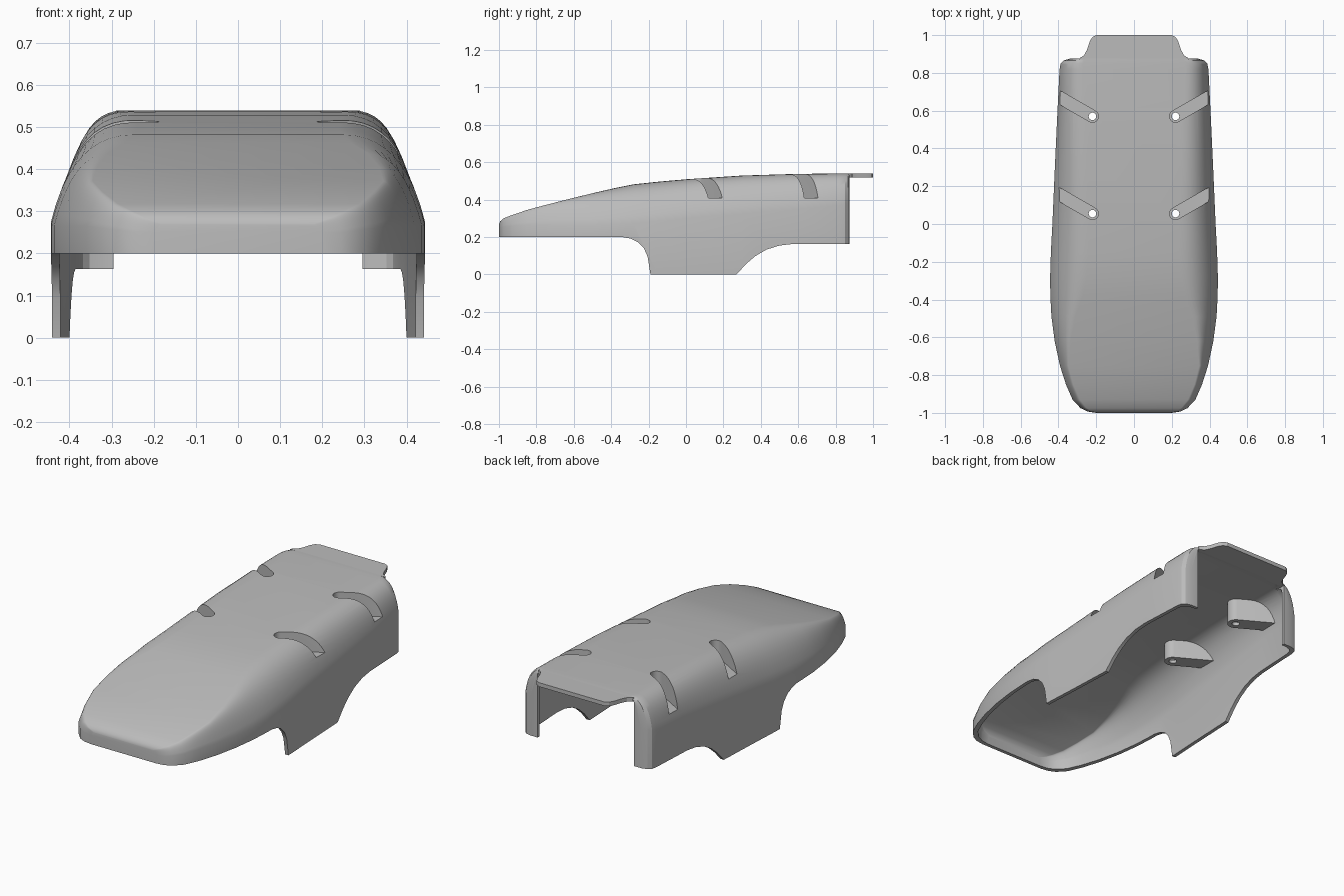
import bpy, bmesh, math
from mathutils import Vector

cube = bpy.data.objects.get("Cube")
if cube:
    bpy.data.objects.remove(cube)

grey = bpy.data.materials.new("plain_grey")
grey.use_nodes = True
COLOUR = (0.5, 0.5, 0.5, 1)
grey.diffuse_color = COLOUR
grey.node_tree.nodes["Principled BSDF"].inputs["Base Color"].default_value = COLOUR

# Stations: y, half width, shoulder height, top height, half flat top, corner inset
STATIONS = [
    (-1, .2, .25, .27, .18, .01), (-.993, .245, .25, .285, .22, .01),
    (-.975, .283, .255, .3, .25, .012), (-.93, .325, .26, .318, .285, .015),
    (-.85, .36, .265, .345, .32, .02), (-.75, .392, .265, .372, .345, .025),
    (-.62, .42, .265, .405, .335, .035), (-.49, .437, .265, .437, .31, .045),
    (-.38, .443, .27, .462, .27, .05), (-.28, .444, .275, .482, .25, .05),
    (-.15, .44, .285, .496, .24, .05), (0, .432, .3, .509, .24, .045),
    (.3, .419, .325, .529, .25, .035), (.6, .405, .35, .538, .26, .025),
    (.82, .394, .37, .54, .27, .02), (.85, .388, .375, .54, .27, .02),
    (.866, .372, .38, .54, .265, .02), (.875, .34, .38, .54, .26, .02)]
BASE = -.05
WALL = .02


def finish(name, bm):
    bmesh.ops.recalc_face_normals(bm, faces=bm.faces)
    mesh = bpy.data.meshes.new(name)
    bm.to_mesh(mesh)
    bm.free()
    mesh.materials.append(grey)
    obj = bpy.data.objects.new(name, mesh)
    bpy.context.collection.objects.link(obj)
    return obj


def section(y, w, s, t, c, inset, steps=10):
    """Closed cross-section with straight sides and curved shoulders."""
    a, b, d = Vector((w, s)), Vector((w - inset, t)), Vector((c, t))
    half = [Vector((w, BASE))]
    for i in range(steps + 1):
        k = i / steps
        half.append(a * (1 - k) ** 2 + b * 2 * k * (1 - k) + d * k * k)
    return [(p.x, y, p.y) for p in half] + [(-p.x, y, p.y) for p in reversed(half)]


def loft(name, stations):
    bm = bmesh.new()
    rings = [[bm.verts.new(p) for p in section(*st)] for st in stations]
    for r, q in zip(rings, rings[1:]):
        for i in range(len(r)):
            j = (i + 1) % len(r)
            bm.faces.new((r[i], r[j], q[j], q[i]))
    bm.faces.new(rings[0])
    bm.faces.new(rings[-1])
    return finish(name, bm)


def prism(name, points, offset):
    """Extrude a planar outline along a vector."""
    bm = bmesh.new()
    face = bm.faces.new([bm.verts.new(p) for p in points])
    new = bmesh.ops.extrude_face_region(bm, geom=[face])["geom"]
    verts = [v for v in new if isinstance(v, bmesh.types.BMVert)]
    bmesh.ops.translate(bm, verts=verts, vec=offset)
    return finish(name, bm)


def boolean(target, cutter, operation="DIFFERENCE"):
    mod = target.modifiers.new("cut", "BOOLEAN")
    mod.operation = operation
    mod.solver = "EXACT"
    mod.object = cutter
    bpy.context.view_layer.objects.active = target
    bpy.ops.object.modifier_apply(modifier=mod.name)
    bpy.data.objects.remove(cutter)


def channel(side, y, radius, low, length):
    """Slanted slot with a round inner end, running outward and back."""
    angle = math.radians(30)
    pts = []
    for i in range(17):
        a = angle + math.pi / 2 + math.pi * i / 16
        pts.append((.22 + radius * math.cos(a), y + radius * math.sin(a)))
    ends = [pts[-1], pts[0]]
    pts += [(px + length * math.cos(angle), py + length * math.sin(angle)) for px, py in ends]
    return prism("channel", [(side * px, py, low) for px, py in pts], (0, 0, .7 - low))


# Outer skin and the hollow inside it
cover = loft("cover_shell", STATIONS)
hollow = loft("hollow", [(y * (1 - WALL), w - WALL, s - .005, t - WALL, c - .01, i)
                         for y, w, s, t, c, i in STATIONS])
hollow.location.z = 0

# Pocket walls are left standing in the hollow
SLOTS = [(side, y) for side in (1, -1) for y in (.055, .57)]
for side, y in SLOTS:
    boolean(hollow, channel(side, y, .044, .392, .4))
boolean(cover, hollow)

# Slots and screw holes
for side, y in SLOTS:
    boolean(cover, channel(side, y, .032, .41, .4))
    ring = [(side * .22 + .02 * math.cos(math.tau * i / 20),
             y + .02 * math.sin(math.tau * i / 20), .3) for i in range(20)]
    boolean(cover, prism("hole", ring, (0, 0, .3)))

# Lower edge: nose line, side skirts and raised rear
edge = [(-1.1, .2), (-.34, .2), (-.295, .192), (-.255, .172), (-.225, .14), (-.205, .095),
        (-.19, 0), (.27, 0), (.32, .055), (.37, .098), (.43, .133), (.5, .155),
        (.57, .163), (1.1, .163), (1.1, -.2), (-1.1, -.2)]
boolean(cover, prism("edge_cut", [(-.7, y, z) for y, z in edge], (1.4, 0, 0)))

# Open rear between the two corner returns
rear = [(-.295, .82), (.295, .82), (.295, .95), (-.295, .95)]
boolean(cover, prism("rear_cut", [(x, y, 0) for x, y in rear], (0, 0, .518)))

# Rear lip carrying the roof backward
lip_half = [(.29, .87), (.285, .88), (.265, .892), (.25, .92), (.235, .965), (.222, .988), (.2, 1)]
lip = lip_half + [(-x, y) for x, y in reversed(lip_half)]
rear_lip = prism("rear_lip", [(x, y, .518) for x, y in lip], (0, 0, .022))

for obj in (cover, rear_lip):
    bpy.ops.object.select_all(action="DESELECT")
    obj.select_set(True)
    bpy.context.view_layer.objects.active = obj
    bpy.ops.object.shade_smooth_by_angle(angle=math.radians(28))
